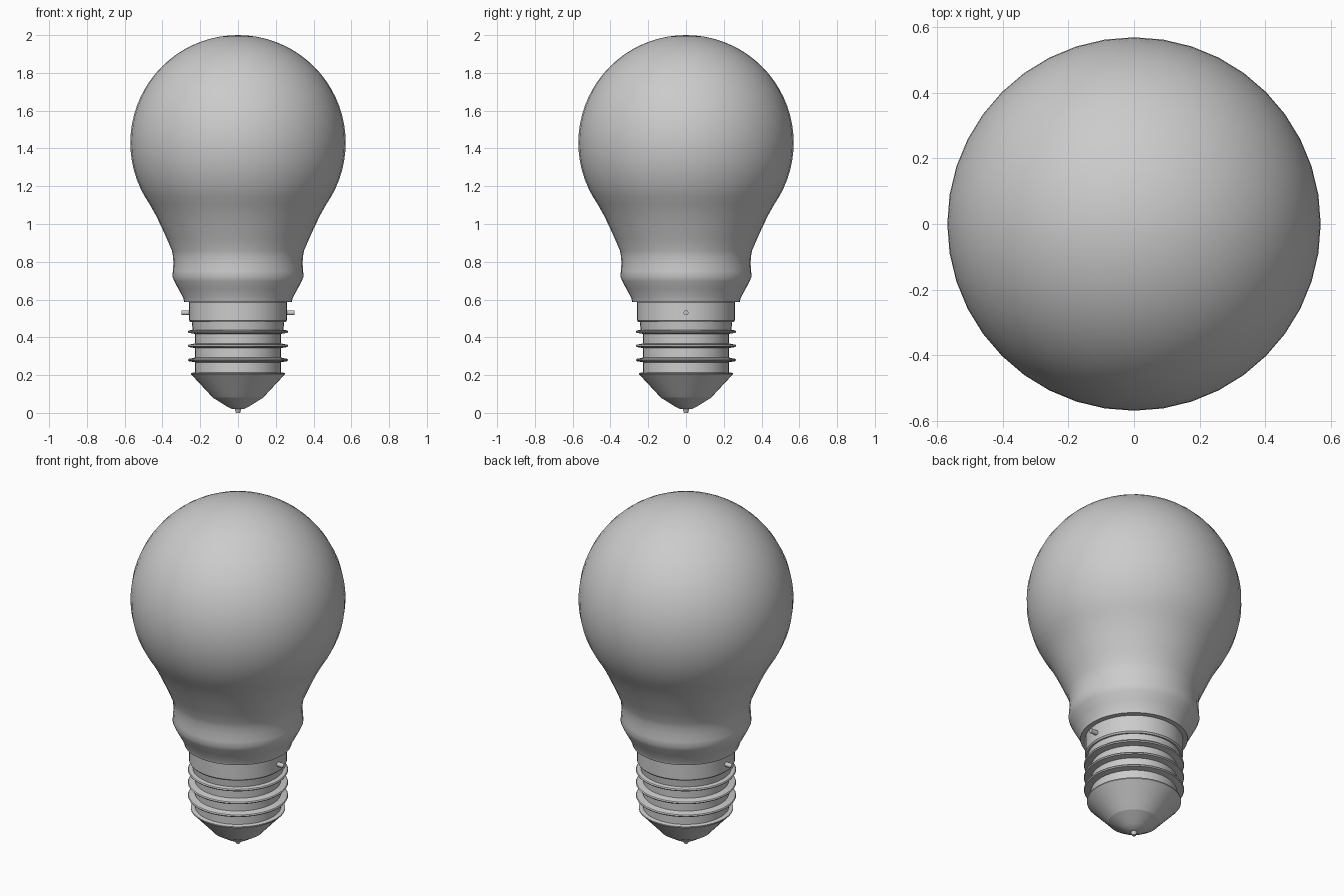
import bpy, bmesh
from math import pi, sin, cos, radians
from mathutils import Matrix

if "Cube" in bpy.data.objects:
    bpy.data.objects.remove(bpy.data.objects["Cube"])

SEGS = 40


def lathe(name, profile, angle=35):
    """Spin a list of (radius, z) points around the z axis."""
    bm = bmesh.new()
    rings = []
    for r, z in profile:
        if r < 1e-5:
            rings.append([bm.verts.new((0, 0, z))])
        else:
            rings.append([bm.verts.new((r * cos(2 * pi * i / SEGS), r * sin(2 * pi * i / SEGS), z))
                          for i in range(SEGS)])
    for a, b in zip(rings, rings[1:]):
        for i in range(SEGS):
            j = (i + 1) % SEGS
            quad = [a[i % len(a)], a[j % len(a)], b[j % len(b)], b[i % len(b)]]
            bm.faces.new(list(dict.fromkeys(quad)))
    return finish(name, bm, angle)


def finish(name, bm, angle):
    bmesh.ops.recalc_face_normals(bm, faces=bm.faces)
    mesh = bpy.data.meshes.new(name)
    bm.to_mesh(mesh)
    bm.free()
    ob = bpy.data.objects.new(name, mesh)
    bpy.context.collection.objects.link(ob)
    bpy.ops.object.select_all(action='DESELECT')
    ob.select_set(True)
    bpy.context.view_layer.objects.active = ob
    bpy.ops.object.shade_smooth_by_angle(angle=radians(angle))
    return ob


# Glass bulb: spherical crown flowing into the waisted neck
R, CZ = 0.57, 1.43
crown = [(R * sin(radians(t)), CZ + R * cos(radians(t))) for t in range(0, 126, 5)]
neck = [(0.437, 1.05), (0.41, 0.995), (0.378, 0.925), (0.35, 0.86), (0.344, 0.83),
        (0.342, 0.79), (0.345, 0.75), (0.347, 0.72), (0.336, 0.695), (0.315, 0.655),
        (0.29, 0.61), (0.285, 0.588), (0.25, 0.588)]
lathe("glass_bulb", crown + neck)

# Metal collar below the glass
lathe("collar", [(0.25, 0.59), (0.26, 0.585), (0.26, 0.49), (0.253, 0.482), (0.225, 0.482)])

# Screw base with three ridges
screw = [(0.2, 0.484), (0.245, 0.482), (0.24, 0.44)]
for z in (0.43, 0.355, 0.28):
    screw += [(0.245, z + 0.009), (0.262, z + 0.006), (0.266, z), (0.262, z - 0.006),
              (0.228, z - 0.012)]
    if z > 0.3:
        screw.append((0.228, z - 0.062))
screw += [(0.228, 0.215), (0.25, 0.211), (0.25, 0.205)]
lathe("screw_base", screw)

# Insulator cone, contact and solder tip
lathe("insulator", [(0.25, 0.206), (0.205, 0.158), (0.165, 0.115), (0.138, 0.086), (0.13, 0.078)])
lathe("contact", [(0.135, 0.081), (0.1, 0.06), (0.065, 0.038), (0.035, 0.022), (0, 0.018)])
lathe("solder_tip", [(0.018, 0.022), (0.014, 0.01), (0.011, 0), (0, 0)])

# Locating pins on both sides
for side, label in ((-1, "left"), (1, "right")):
    bm = bmesh.new()
    place = Matrix.Translation((side * 0.27, 0, 0.53)) @ Matrix.Rotation(pi / 2, 4, 'Y')
    bmesh.ops.create_cone(bm, cap_ends=True, segments=12, radius1=0.013, radius2=0.013,
                          depth=0.06, matrix=place)
    finish("pin_" + label, bm, 35)
